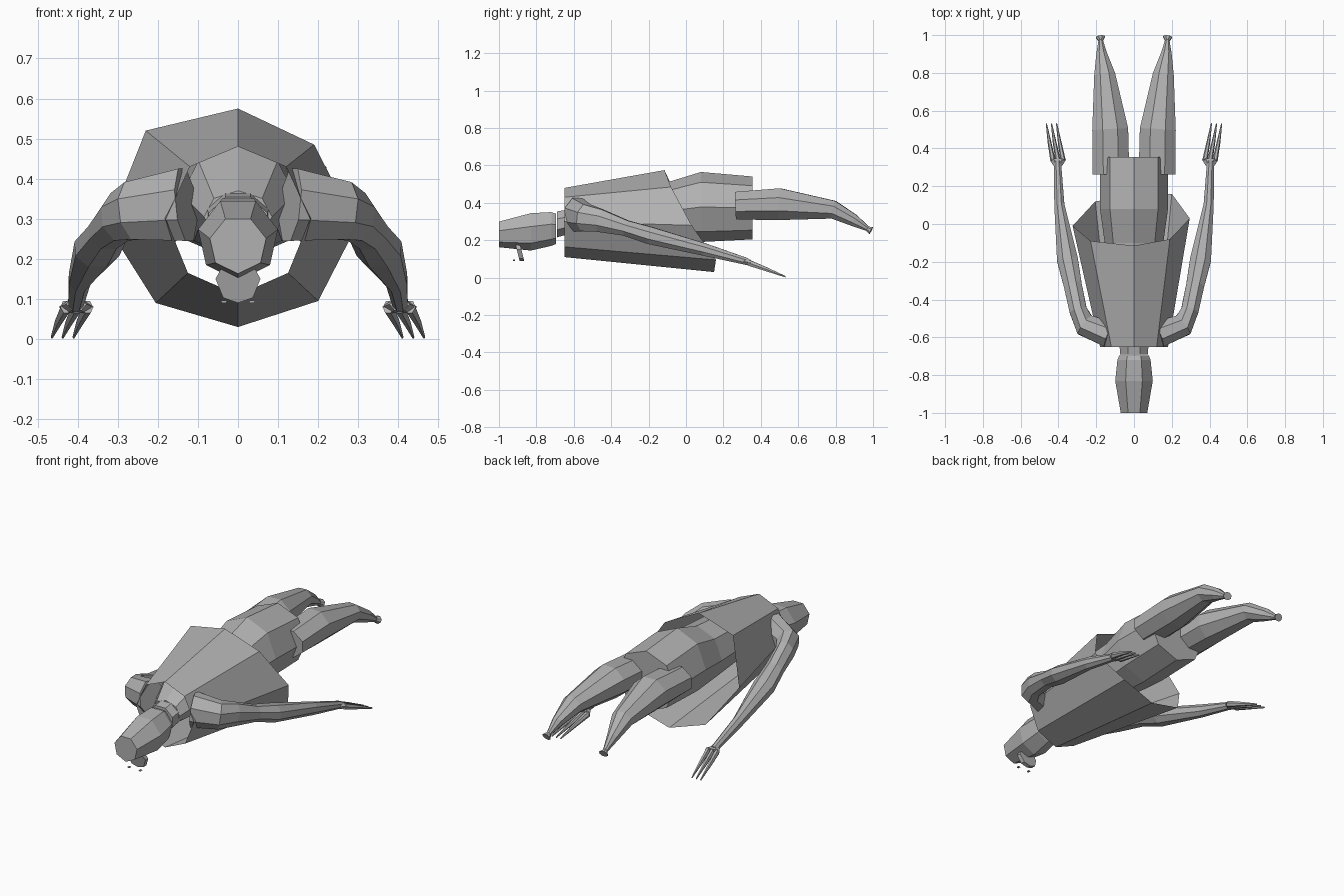
import bpy
import math
from mathutils import Vector

cube = bpy.data.objects.get("Cube")
if cube:
    bpy.data.objects.remove(cube)

GREY = (0.44, 0.44, 0.44, 1)
grey = bpy.data.materials.new("plain grey")
grey.use_nodes = True
grey.diffuse_color = GREY
grey.node_tree.nodes["Principled BSDF"].inputs["Base Color"].default_value = GREY


def loft(name, rings, caps=True):
    """Skin a list of equal-length point rings with flat faces."""
    n = len(rings[0])
    faces = [(k * n + i, k * n + (i + 1) % n, (k + 1) * n + (i + 1) % n, (k + 1) * n + i)
             for k in range(len(rings) - 1) for i in range(n)]
    if caps:
        faces.append(tuple(reversed(range(n))))
        faces.append(tuple(range((len(rings) - 1) * n, len(rings) * n)))
    mesh = bpy.data.meshes.new(name)
    mesh.from_pydata([p for r in rings for p in r], [], faces)
    mesh.materials.append(grey)
    obj = bpy.data.objects.new(name, mesh)
    bpy.context.collection.objects.link(obj)
    return obj


def tube(name, stations, sides, turn=0.0, side=1, straight=False):
    """Tube along stations (x, y, z, half width, half height), square to its path."""
    pts = [Vector((s[0] * side, s[1], s[2])) for s in stations]
    rings = []
    for k, s in enumerate(stations):
        a, b = pts[max(k - 1, 0)], pts[min(k + 1, len(pts) - 1)]
        path = Vector((0, 1, 0)) if straight else (b - a).normalized()
        across = path.cross(Vector((0, 0, 1))).normalized()
        up = across.cross(path)
        ring = []
        for i in range(sides):
            t = turn + math.tau * i / sides
            ring.append(pts[k] + across * s[3] * math.cos(t) + up * s[4] * math.sin(t))
        rings.append(ring)
    return loft(name, rings)


UP = math.pi / 2

# Open, flaring shell around the trunk, slightly uneven at its rear hem
front = [(0, .48), (-.12, .43), (-.18, .3), (-.125, .165),
         (0, .11), (.125, .165), (.18, .3), (.12, .43)]
hem = [(0, -.115, .575), (-.23, -.09, .52), (-.325, -.01, .28), (-.205, .12, .09),
       (0, .15, .03), (.2, .16, .095), (.295, .03, .28), (.19, -.08, .485)]
loft("trunk_shell", [[(x, -.65, z) for x, z in front], hem], caps=False)

# Trunk inside the shell, running on into the hips
tube("trunk_and_hips", [(0, -.64, .305, .085, .065), (0, -.48, .36, .14, .12),
                        (0, -.1, .355, .155, .155), (0, .08, .378, .18, .187),
                        (0, .355, .373, .18, .168)], 8, straight=True)

# Neck, head and the small pieces beneath the head
tube("neck", [(0, -.69, .285, .08, .075), (0, -.6, .305, .085, .07)], 8, UP / 4, straight=True)
tube("head", [(0, -1, .235, .072, .072), (0, -.83, .25, .102, .105),
              (0, -.72, .265, .09, .095), (0, -.695, .265, .08, .085)],
     7, -UP, straight=True)
jaw = [(-.04, .18), (-.056, .15), (-.037, .103), (0, .09), (.037, .103), (.056, .15), (.04, .18)]
loft("jaw", [[(x, y - (z - .09) * .25, z) for x, z in jaw] for y in (-.89, -.865)])

for side, word in ((1, "left"), (-1, "right")):
    tube(word + "_chin_bead", [(.035, -.925, .093, .008, .004), (.035, -.913, .093, .008, .004)],
         6, side=side)

    # Leg narrowing to an ankle, then a small flared foot
    tube(word + "_leg", [(.122, .265, .385, .105, .08), (.126, .5, .393, .103, .092),
                         (.155, .79, .363, .06, .052), (.171, .9, .305, .03, .034),
                         (.176, .97, .262, .013, .014), (.178, .99, .252, .026, .022)],
         8, UP / 4, side)

    # Arm running out from the shoulder and folding back to the wrist
    tube(word + "_arm", [(.13, -.585, .335, .075, .098), (.26, -.535, .32, .065, .078),
                         (.295, -.46, .305, .05, .066), (.325, -.32, .265, .052, .045),
                         (.352, -.19, .225, .06, .05), (.395, .1, .15, .029, .036),
                         (.405, .33, .085, .02, .02)], 8, UP / 4, side)

    # Palm and three tapering fingers
    tube(word + "_palm", [(.403, .31, .087, .025, .018), (.403, .345, .08, .044, .018)],
         6, side=side)
    for f in range(3):
        x = .375 + f * .027
        tube(word + "_finger_" + str(f + 1),
             [(x, .335, .08, .014, .018), (x + .018, .43, .045, .01, .012),
              (x + .035, .532, .005, .003, .004)], 6, side=side)
